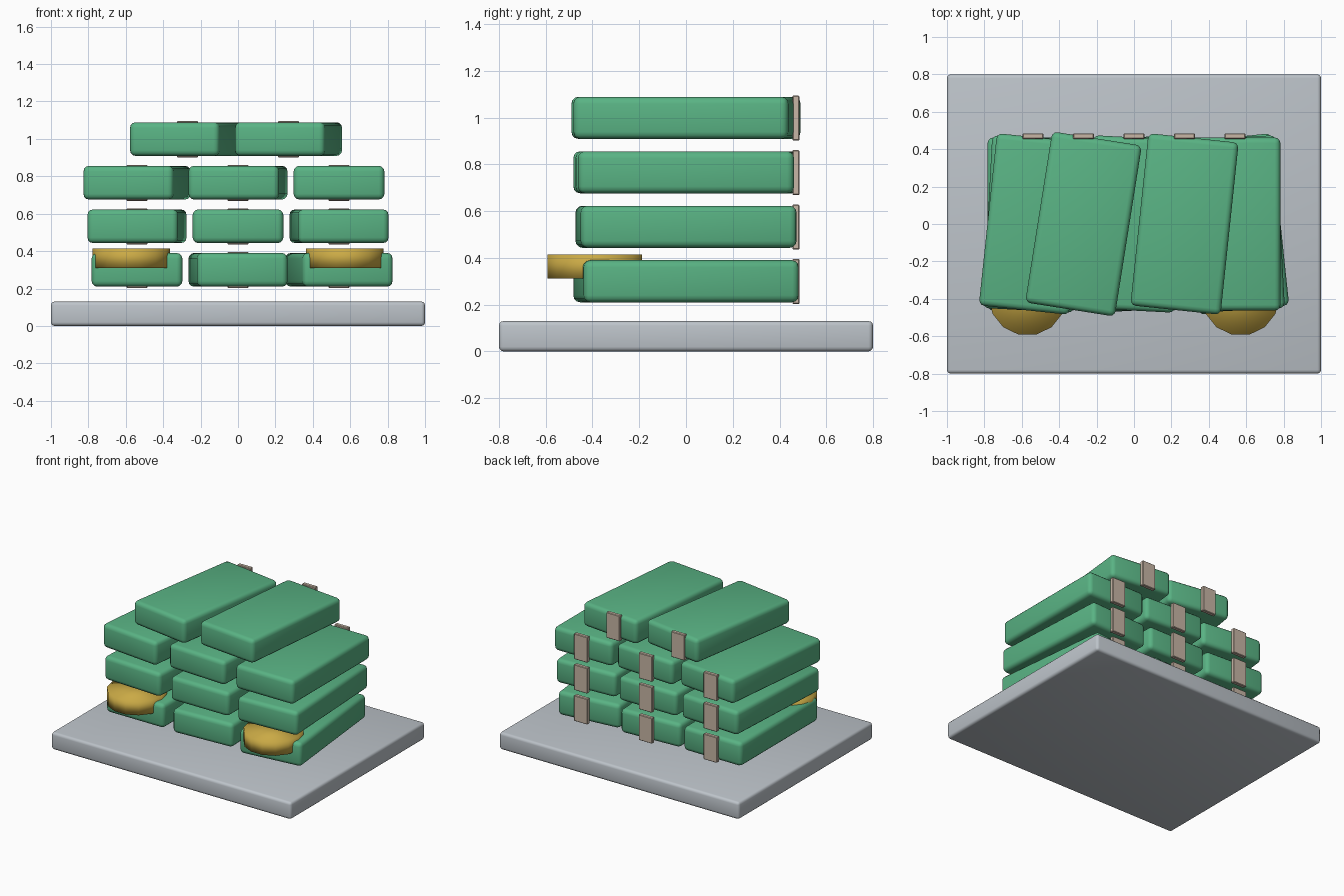
import bpy
import math

if "Cube" in bpy.data.objects:
    bpy.data.objects.remove(bpy.data.objects["Cube"], do_unlink=True)


def make_material(name, rgb):
    mat = bpy.data.materials.new(name)
    mat.use_nodes = True
    colour = (*rgb, 1)
    mat.diffuse_color = colour
    mat.node_tree.nodes["Principled BSDF"].inputs["Base Color"].default_value = colour
    return mat


green = make_material("bundle green", (0.10, 0.45, 0.23))
grey = make_material("tray grey", (0.51, 0.55, 0.59))
gold = make_material("coin gold", (0.59, 0.40, 0.06))
tan = make_material("paper tan", (0.58, 0.47, 0.38))


def rounded_box(name, size, centre, mat, bevel, segments=3, turn=0):
    """Box with rounded edges, turned about z by an angle in degrees."""
    bpy.ops.mesh.primitive_cube_add(size=1, location=centre)
    obj = bpy.context.object
    obj.name = name
    obj.scale = size
    bpy.ops.object.transform_apply(location=False, rotation=False, scale=True)
    obj.rotation_euler.z = math.radians(turn)
    obj.data.materials.append(mat)
    mod = obj.modifiers.new("rounding", 'BEVEL')
    mod.width = bevel
    mod.segments = segments
    bpy.ops.object.modifier_apply(modifier=mod.name)
    bpy.ops.object.shade_smooth_by_angle(angle=math.radians(35))
    return obj


# Tray under the stack
rounded_box("tray", (2, 1.6, 0.13), (0, 0, 0.065), grey, 0.02)

# Rows of bundles: each row twists a little further, the top row has two
pitch = 0.54
for row, count in enumerate((3, 3, 3, 2)):
    z = 0.3 + row * 0.233
    for col in range(count):
        x = (col - (count - 1) / 2) * pitch
        label = f"{row + 1}_{col + 1}"
        rounded_box("bundle_" + label, (0.485, 0.925, 0.18), (x, 0, z),
                    green, 0.03, turn=3 * (col - row))
        # Paper strap across the back end
        rounded_box("strap_" + label, (0.112, 0.03, 0.193), (x, 0.47, z - 0.001),
                    tan, 0.004, segments=1)

# Thick coins resting at the front corners
for side, x in (("right", -0.57), ("left", 0.57)):
    bpy.ops.mesh.primitive_cylinder_add(vertices=14, radius=0.207, depth=0.104,
                                        location=(x, -0.39, 0.363))
    coin = bpy.context.object
    coin.name = "coin_" + side
    # Turn so that a corner lies on each x side and a flat faces the front
    xs = [abs(v.co.x) for v in coin.data.vertices]
    if max(xs) < 0.2065:
        coin.rotation_euler.z = math.pi / 14
    coin.data.materials.append(gold)
    bpy.ops.object.shade_smooth()
